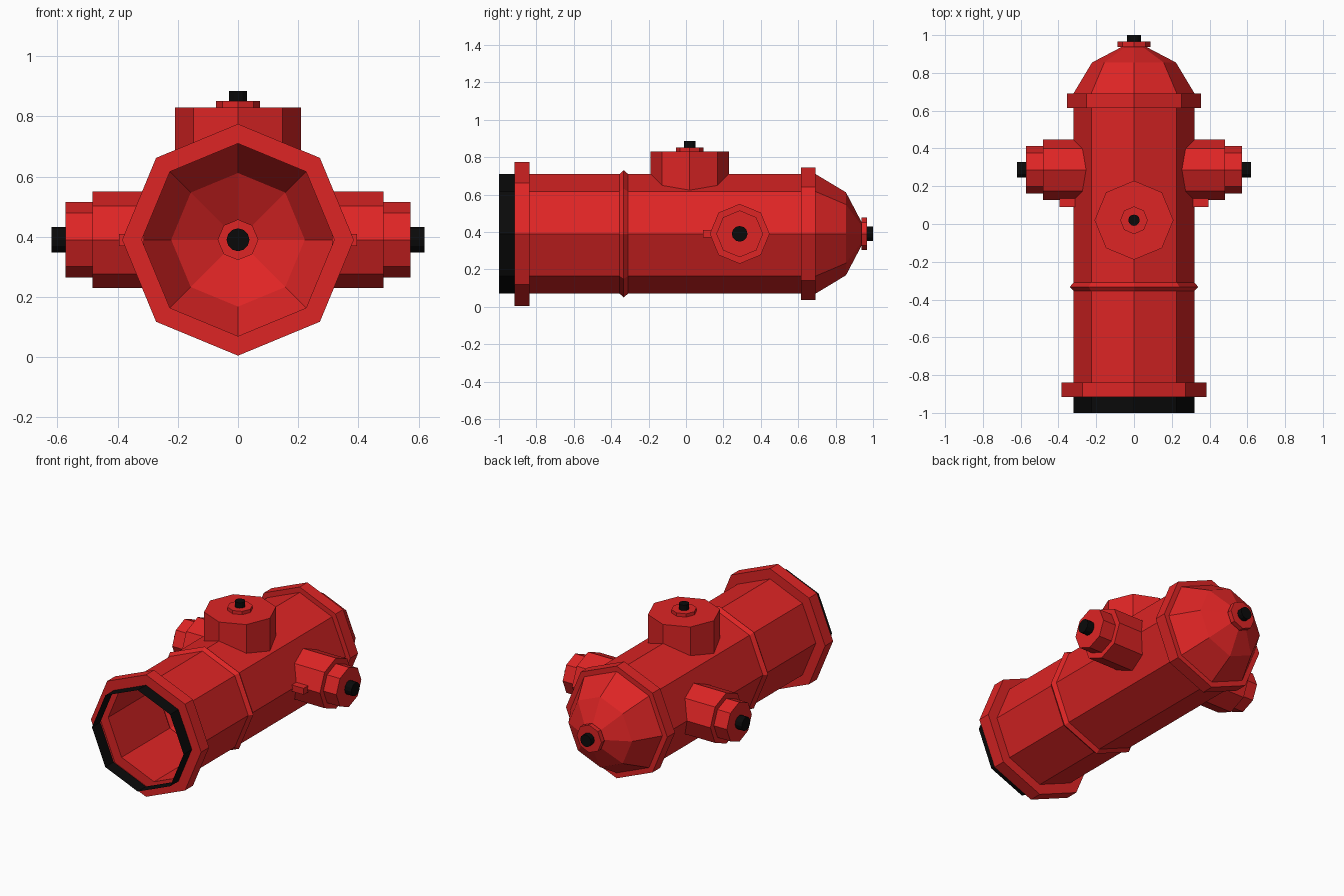
import bpy, bmesh
from math import pi, cos, sin, tan
from mathutils import Matrix, Vector

if "Cube" in bpy.data.objects:
    bpy.data.objects.remove(bpy.data.objects["Cube"], do_unlink=True)


def make_material(name, colour):
    mat = bpy.data.materials.new(name)
    mat.use_nodes = True
    mat.diffuse_color = colour
    mat.node_tree.nodes["Principled BSDF"].inputs["Base Color"].default_value = colour
    return mat


RED = make_material("red paint", (0.73, 0.018, 0.018, 1))
BLACK = make_material("black rubber", (0.003, 0.003, 0.003, 1))

AXIS = Vector((0, 0, 0.39))   # centre line of the barrel
BODY_R = 0.32
SLOPE = tan(pi / 8)           # slope of the octagonal barrel's facets


def finish(name, bm, materials, place=Matrix()):
    bm.transform(place)
    mesh = bpy.data.meshes.new(name)
    bm.to_mesh(mesh)
    bm.free()
    for mat in materials:
        mesh.materials.append(mat)
    obj = bpy.data.objects.new(name, mesh)
    bpy.context.collection.objects.link(obj)
    return obj


def lathe(name, profile, place, materials, sides=8, close_start=False,
          saddle=False, black_bands=()):
    """Revolve (height, radius) pairs about local z; saddle fits the start to the barrel."""
    bm = bmesh.new()
    rings = []
    for n, (h, r) in enumerate(profile):
        ring = []
        for k in range(sides):
            a = 2 * pi * k / sides
            x, y = r * cos(a), r * sin(a)
            z = BODY_R - SLOPE * abs(x) if saddle and n == 0 else h
            ring.append(bm.verts.new((x, y, z)))
        rings.append(ring)
    for n, (low, high) in enumerate(zip(rings, rings[1:])):
        for k in range(sides):
            j = (k + 1) % sides
            face = bm.faces.new((low[k], low[j], high[j], high[k]))
            face.material_index = 1 if n in black_bands else 0
    bm.faces.new(rings[-1])
    if close_start:
        bm.faces.new(rings[0][::-1])
    return finish(name, bm, materials, place)


def nut(name, start, end, radius, place):
    lathe(name, [(start, radius), (end, radius)], place, [BLACK], 12, True)


# Hollow barrel with flanges, ridge and domed end, open at the front
along = Matrix.Translation(AXIS) @ Matrix.Rotation(-pi / 2, 4, 'X')
barrel = [(-1, BODY_R), (-0.917, BODY_R), (-0.917, 0.385), (-0.838, 0.385),
          (-0.838, BODY_R), (-0.355, BODY_R), (-0.333, 0.34), (-0.31, BODY_R),
          (0.615, BODY_R), (0.615, 0.354), (0.692, 0.354), (0.692, BODY_R),
          (0.855, 0.222), (0.937, 0.066), (0.937, 0.087), (0.967, 0.087)]
lathe("barrel", barrel, along, [RED, BLACK], black_bands=(0,))
nut("end_nut", 0.962, 1.0, 0.038, along)

# Large outlet on top
up = Matrix.Translation(AXIS + Vector((0, 0.02, 0)))
lathe("top_outlet", [(BODY_R, 0.209), (0.44, 0.209), (0.44, 0.073), (0.461, 0.073)],
      up, [RED], saddle=True)
nut("top_nut", 0.458, 0.495, 0.03, up)

# Side outlets, each with a nut and a small lug
for side, sign in (("left", 1), ("right", -1)):
    out = Matrix.Translation(AXIS + Vector((0, 0.287, 0))) @ Matrix.Rotation(sign * pi / 2, 4, 'Y')
    lathe(side + "_outlet", [(BODY_R, 0.16), (0.483, 0.16), (0.483, 0.125), (0.573, 0.125)],
          out, [RED], saddle=True)
    nut(side + "_nut", 0.57, 0.62, 0.042, out)

    bm = bmesh.new()
    bmesh.ops.create_cube(bm, size=1)
    lug_place = (Matrix.Translation(AXIS + Vector((sign * 0.354, 0.12, 0)))
                 @ Matrix.Diagonal((0.082, 0.06, 0.04, 1)))
    finish(side + "_lug", bm, [RED], lug_place)
